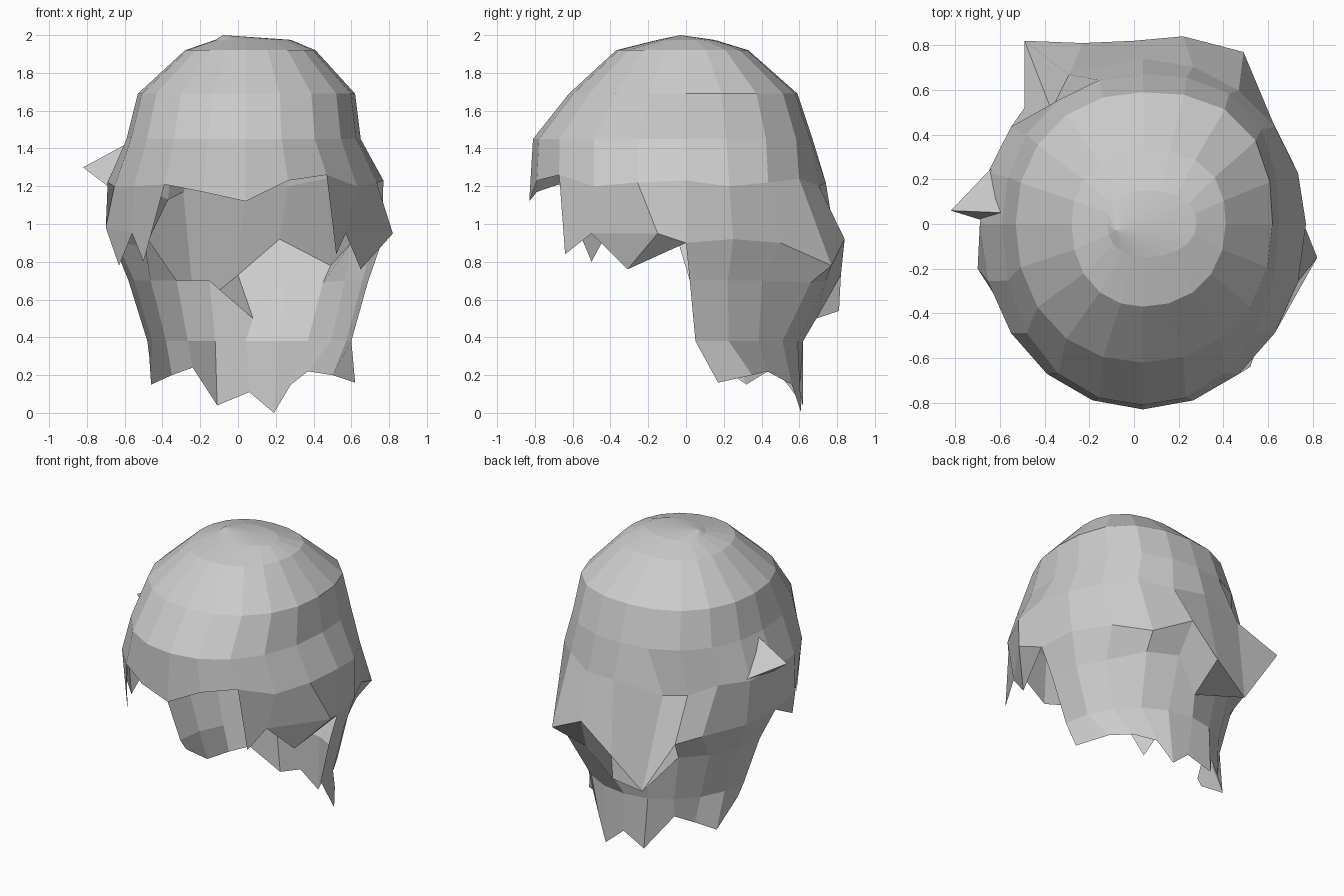
import bpy, bmesh, math
from mathutils import Vector

cube = bpy.data.objects.get("Cube")
if cube:
    bpy.data.objects.remove(cube, do_unlink=True)

COLUMNS = 20          # column 0 faces the front, 5 is +x, 10 is the back, 15 is -x
CENTRE_X = 0.04

hair_grey = bpy.data.materials.new("hair grey")
hair_grey.use_nodes = True
grey = (0.6, 0.6, 0.6, 1)
hair_grey.diffuse_color = grey
hair_grey.node_tree.nodes["Principled BSDF"].inputs["Base Color"].default_value = grey


def ring_point(column, z, minus_x, plus_x, front, back, boxy=False):
    """Point on a lopsided oval, reaching a different distance on each side."""
    angle = math.tau * column / COLUMNS
    across, along = math.sin(angle), -math.cos(angle)
    if boxy:
        # fuller corners, most of all behind the left side
        power = 2.6 if across > 0 and along > 0 else 2.15
        swell = (abs(across) ** power + abs(along) ** power) ** (-1 / power)
        across, along = across * swell, along * swell
    x = CENTRE_X + across * (plus_x - CENTRE_X if across > 0 else minus_x + CENTRE_X)
    y = along * (back if along > 0 else front)
    return Vector((x, y, z))


def add_row(bm, points):
    return [bm.verts.new(p) for p in points]


def bridge(bm, upper, lower, closed=False):
    count = len(upper)
    for i in range(count if closed else count - 1):
        j = (i + 1) % count
        bm.faces.new((upper[i], lower[i], lower[j], upper[j]))


def finish(bm, name):
    mesh = bpy.data.meshes.new(name)
    bm.to_mesh(mesh)
    bm.free()
    mesh.materials.append(hair_grey)
    obj = bpy.data.objects.new(name, mesh)
    bpy.context.collection.objects.link(obj)


# Crown: rings of z, reach to -x, +x, front and back
crown_rings = [
    (1.975, 0.12, 0.28, 0.15, 0.15),
    (1.92, 0.28, 0.41, 0.37, 0.33),
    (1.69, 0.53, 0.62, 0.62, 0.59),
    (1.45, 0.59, 0.65, 0.81, 0.67),
]
brow_ring = (0.69, 0.77, 0.83, 0.74)
brow_heights = [1.12, 1.23, 1.26, 1.2, 1.22, 1.23, 1.2, 1.22, 1.24, 1.2,
                1.22, 1.2, 1.24, 1.22, 1.2, 1.22, 1.2, 1.2, 1.21, 1.17]

bm = bmesh.new()
rows = [add_row(bm, [ring_point(c, *ring, boxy=True) for c in range(COLUMNS)])
        for ring in crown_rings]
brow = add_row(bm, [ring_point(c, z, *brow_ring) for c, z in enumerate(brow_heights)])
rows.append(brow)

# Deep fold at the back right, which throws the back point outward
brow[11].co = (-0.29, 0.67, 1.17)
brow[12].co = (-0.37, 0.51, 1.13)

for upper, lower in zip(rows, rows[1:]):
    bridge(bm, upper, lower, closed=True)
apex = bm.verts.new((-0.08, -0.03, 2))
for i in range(COLUMNS):
    bm.faces.new((apex, rows[0][i], rows[0][(i + 1) % COLUMNS]))

# Side locks and flared back edge, columns 2 to 18
flare = [
    (0.52, -0.64, 0.84), (0.57, -0.5, 0.95), (0.82, -0.15, 0.95), (0.76, 0, 0.9),
    (0.72, 0.25, 0.92), (0.6, 0.5, 0.9), (0.49, 0.77, 0.78), (0.22, 0.84, 0.92),
    (0, 0.82, 0.73), (-0.23, 0.81, 0.54), (-0.49, 0.82, 0.94), (-0.49, 0.52, 0.88),
    (-0.64, 0.25, 0.9), (-0.66, -0.04, 0.9), (-0.7, -0.2, 0.98), (-0.56, -0.42, 0.95),
    (-0.5, -0.5, 0.8),
]
flare_row = add_row(bm, flare)
bridge(bm, brow[2:19], flare_row)

# Pointed ends in front of the ears, turned in underneath
for tip, a, b, c in (((0.65, -0.31, 0.76), 1, 2, 3), ((-0.63, -0.27, 0.78), 15, 14, 13)):
    point = bm.verts.new(tip)
    bm.faces.new((flare_row[a], point, flare_row[b]))
    bm.faces.new((flare_row[b], point, flare_row[c]))
finish(bm, "hair_cap")

# Lower back hair, tucked in under the flare, columns 5 to 15
tips = [
    (0.62, 0.17, 0.16), (0.5, 0.35, 0.2), (0.37, 0.43, 0.22), (0.28, 0.56, 0.15),
    (0.19, 0.61, 0), (0.06, 0.6, 0.11), (-0.11, 0.62, 0.04), (-0.24, 0.47, 0.24),
    (-0.35, 0.4, 0.2), (-0.46, 0.32, 0.15), (-0.47, 0.1, 0.3),
]
nape_rings = [(0.7, 0.58, 0.69, 0.5, 0.65), (0.38, 0.48, 0.6, 0.5, 0.57)]
bm = bmesh.new()
nape_rows = [add_row(bm, flare[3:14])]
for ring, shift in zip(nape_rings, (0.02, 0.05)):
    points = [ring_point(c, *ring) + Vector((0, shift, 0)) for c in range(5, 16)]
    nape_rows.append(add_row(bm, points))
nape_rows.append(add_row(bm, tips))

# The flare runs on down the middle of the back
for i, place in enumerate([(0.45, 0.66, 0.69), (0.25, 0.74, 0.7), (0.08, 0.69, 0.5)]):
    nape_rows[1][i + 3].co = place

for upper, lower in zip(nape_rows, nape_rows[1:]):
    bridge(bm, upper, lower)
finish(bm, "back_hair")

# Loose pointed lock standing out of the right side
bm = bmesh.new()
tuft_point = bm.verts.new((-0.82, 0.06, 1.3))
tuft_base = add_row(bm, [(-0.58, 0.05, 1.43), (-0.69, 0.02, 1.2), (-0.61, 0.28, 1.2)])
for i in range(3):
    bm.faces.new((tuft_point, tuft_base[i], tuft_base[(i + 1) % 3]))
finish(bm, "side_tuft")
